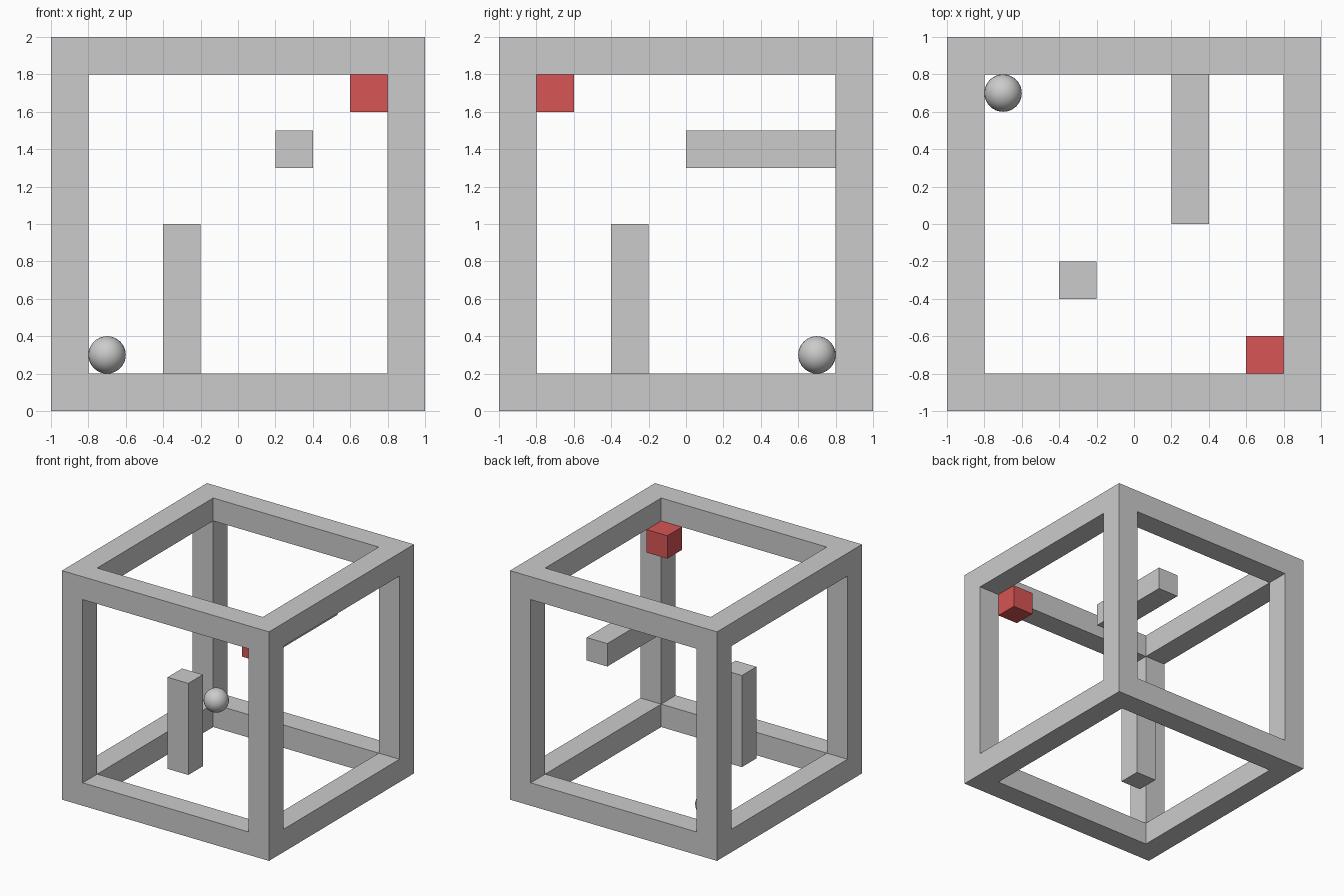
import bpy
import bmesh
from mathutils import Vector

default = bpy.data.objects.get("Cube")
if default:
    bpy.data.objects.remove(default, do_unlink=True)


def material(name, rgb):
    mat = bpy.data.materials.new(name)
    mat.use_nodes = True
    color = (*rgb, 1)
    mat.diffuse_color = color
    mat.node_tree.nodes["Principled BSDF"].inputs["Base Color"].default_value = color
    return mat


grey = material("light grey", (0.6, 0.6, 0.6))
red = material("red", (0.68, 0.09, 0.09))


def add_object(name, bm, mat):
    mesh = bpy.data.meshes.new(name)
    bm.to_mesh(mesh)
    bm.free()
    mesh.materials.append(mat)
    obj = bpy.data.objects.new(name, mesh)
    bpy.context.collection.objects.link(obj)
    return obj


def box(name, low, high, mat):
    low, high = Vector(low), Vector(high)
    bm = bmesh.new()
    bmesh.ops.create_cube(bm, size=1)
    bmesh.ops.scale(bm, vec=high - low, verts=bm.verts)
    bmesh.ops.translate(bm, vec=(low + high) / 2, verts=bm.verts)
    return add_object(name, bm, mat)


# Open cube frame: inset every side, push the openings inward, weld the inner corners
BEAM = 0.2
bm = bmesh.new()
bmesh.ops.create_cube(bm, size=2)
openings = bm.faces[:]
bmesh.ops.inset_individual(bm, faces=openings, thickness=BEAM, use_even_offset=True)
pushed = bmesh.ops.extrude_discrete_faces(bm, faces=openings)["faces"]
for face in pushed:
    face.normal_update()
    bmesh.ops.translate(bm, vec=-BEAM * face.normal, verts=face.verts)
bmesh.ops.delete(bm, geom=pushed, context="FACES_ONLY")
bmesh.ops.remove_doubles(bm, verts=bm.verts, dist=0.001)
bmesh.ops.recalc_face_normals(bm, faces=bm.faces)
bmesh.ops.translate(bm, vec=(0, 0, 1), verts=bm.verts)
add_object("cube_frame", bm, grey)

# Free-standing post, horizontal bar and corner block
box("upright_post", (-0.4, -0.4, 0.2), (-0.2, -0.2, 1.0), grey)
box("horizontal_bar", (0.2, 0.0, 1.3), (0.4, 0.8, 1.5), grey)
box("corner_block", (0.6, -0.8, 1.6), (0.8, -0.6, 1.8), red)

# Ball in the opposite corner
bm = bmesh.new()
bmesh.ops.create_uvsphere(bm, u_segments=32, v_segments=16, radius=0.1)
bmesh.ops.translate(bm, vec=(-0.7, 0.7, 0.3), verts=bm.verts)
for face in bm.faces:
    face.smooth = True
add_object("ball", bm, grey)
